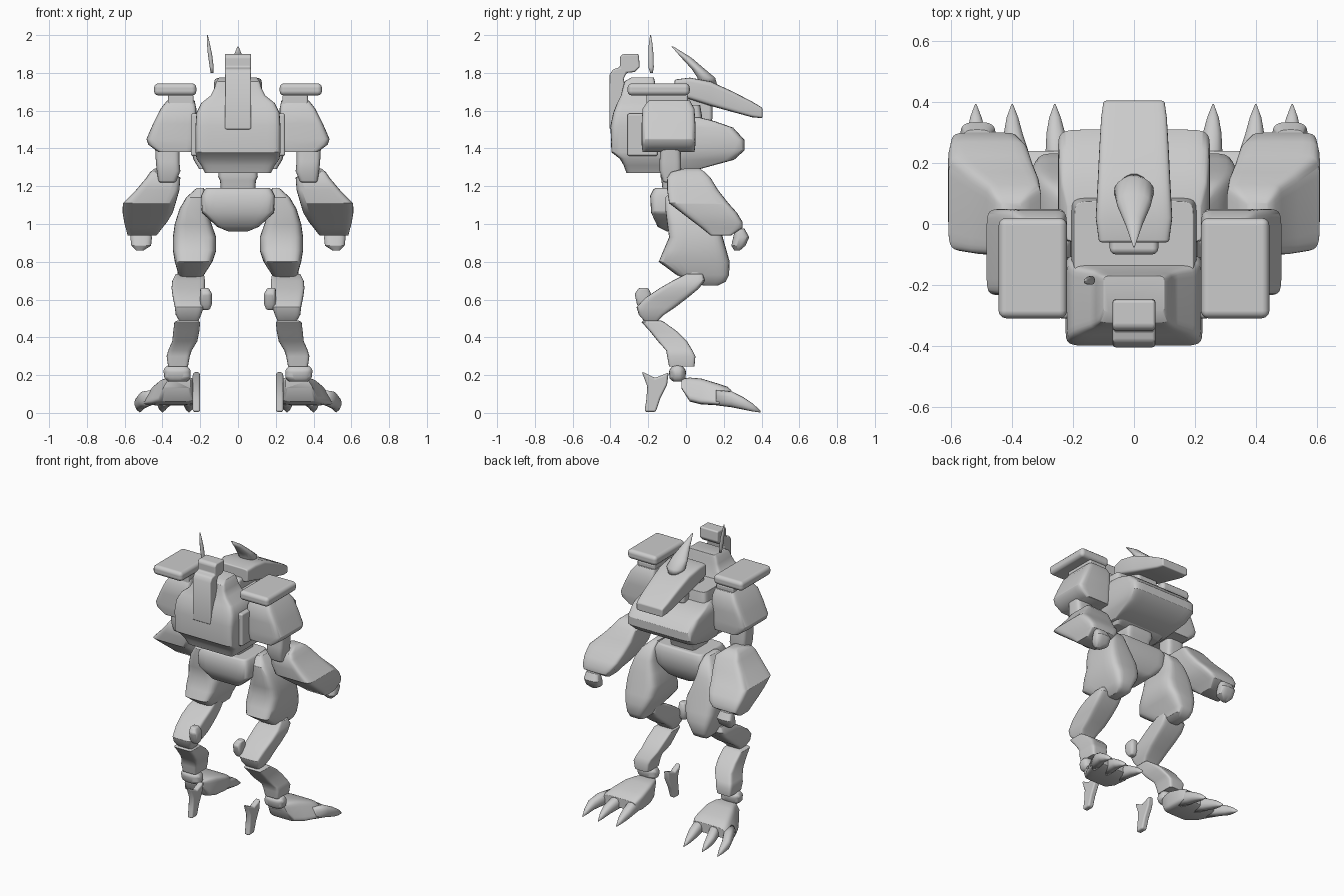
import bpy, bmesh, math

grey = bpy.data.materials.new("plain grey")
grey.diffuse_color = (0.6, 0.6, 0.6, 1)


def finish(name, bm, mirror, bevel):
    """Turn a bmesh into a bevelled, smooth part, mirrored if paired."""
    bmesh.ops.recalc_face_normals(bm, faces=bm.faces)
    for f in bm.faces:
        f.smooth = True
    me = bpy.data.meshes.new(name)
    bm.to_mesh(me)
    bm.free()
    me.materials.append(grey)
    ob = bpy.data.objects.new(name, me)
    bpy.context.collection.objects.link(ob)
    if bevel:
        b = ob.modifiers.new("bevel", "BEVEL")
        b.width = bevel
        b.segments = 3
        b.limit_method = "ANGLE"
        b.angle_limit = math.radians(40)
        b.harden_normals = True
    if mirror:
        ob.modifiers.new("mirror", "MIRROR")
    return ob


def loft(name, rows, axis="z", mirror=False, power=4.5, bevel=0.01, n=28, lean=0):
    """Skin rounded rectangles; row = (position, x0, x1, v0, v1).
    lean narrows the outer side of each section towards its top."""
    bm = bmesh.new()
    rings = []
    for t, x0, x1, v0, v1 in rows:
        ring = []
        for i in range(n):
            a = 2 * math.pi * (i + 0.5) / n
            # points gather at the corners
            c = math.copysign(abs(math.cos(a)) ** (2 / power), math.cos(a))
            s = math.copysign(abs(math.sin(a)) ** (2 / power), math.sin(a))
            outer = x1 - lean * (x1 - x0) * (s + 1) / 2
            x = (x0 + outer) / 2 + (outer - x0) / 2 * c
            v = (v0 + v1) / 2 + (v1 - v0) / 2 * s
            ring.append(bm.verts.new((x, v, t) if axis == "z" else (x, t, v)))
        rings.append(ring)
    for a, b in zip(rings, rings[1:]):
        for i in range(n):
            j = (i + 1) % n
            bm.faces.new((a[i], a[j], b[j], b[i]))
    bm.faces.new(rings[0])
    bm.faces.new(rings[-1])
    return finish(name, bm, mirror, bevel)


def centred(rows):
    return [(t, -w, w, a, b) for t, w, a, b in rows]


def plate(name, pts, x0, x1, mirror=False, bevel=0.01):
    """Extrude a side profile of (y, z) points across x."""
    bm = bmesh.new()
    f = bm.faces.new([bm.verts.new((x0, y, z)) for y, z in pts])
    g = bmesh.ops.extrude_face_region(bm, geom=[f])["geom"]
    bmesh.ops.translate(bm, vec=(x1 - x0, 0, 0),
                        verts=[v for v in g if isinstance(v, bmesh.types.BMVert)])
    return finish(name, bm, mirror, bevel)


def box(name, x0, x1, y0, y1, z0, z1, mirror=False, bevel=0.02):
    return plate(name, [(y0, z0), (y1, z0), (y1, z1), (y0, z1)], x0, x1, mirror, bevel)


# Torso
loft("backpack", centred([
    (1.27, .175, -.315, -.1), (1.31, .195, -.33, -.1), (1.345, .22, -.35, -.1),
    (1.38, .225, -.395, -.1), (1.52, .225, -.40, -.1), (1.59, .22, -.385, -.12),
    (1.64, .195, -.365, -.14), (1.68, .145, -.345, -.15), (1.72, .125, -.335, -.16),
    (1.755, .115, -.325, -.165), (1.775, .1, -.29, -.17)]), power=12)
loft("torso", centred([
    (1.27, .175, -.2, .05), (1.31, .195, -.2, .1), (1.4, .21, -.2, .1),
    (1.57, .205, -.2, .085), (1.63, .195, -.2, .075)]), power=12)
loft("chest", centred([
    (1.29, .205, -.06, .07), (1.34, .235, -.06, .255), (1.39, .25, -.06, .31),
    (1.445, .25, -.06, .31), (1.51, .248, -.06, .25), (1.545, .24, -.06, .15),
    (1.565, .22, -.06, .07)]), power=12, bevel=.012)
box("side_panel", .19, .25, -.31, -.15, 1.36, 1.585, True, .012)
plate("spine_stack", [
    (-.28, 1.5), (-.405, 1.5), (-.405, 1.79), (-.385, 1.82), (-.35, 1.83),
    (-.35, 1.885), (-.335, 1.9), (-.25, 1.9), (-.245, 1.83), (-.27, 1.805),
    (-.315, 1.8), (-.33, 1.77)], -.07, .07)
loft("antenna", [(1.8, -.145, -.13, -.19, -.175), (1.83, -.15, -.128, -.2, -.17),
                 (1.9, -.16, -.137, -.2, -.172), (1.96, -.165, -.15, -.197, -.178),
                 (2.0, -.165, -.16, -.19, -.185)], power=2, bevel=0, n=12)

# Head
box("neck", -.08, .08, -.1, .14, 1.54, 1.7)
loft("head", centred([
    (-.06, .115, 1.675, 1.765), (.02, .126, 1.66, 1.775), (.13, .12, 1.625, 1.755),
    (.25, .114, 1.592, 1.7), (.35, .108, 1.565, 1.648), (.405, .1, 1.56, 1.615)]),
    axis="y", power=8)
loft("horn", centred([
    (1.74, .045, .06, .165), (1.775, .065, .06, .155), (1.82, .055, .03, .1),
    (1.88, .028, -.025, .03), (1.94, .003, -.077, -.068)]), power=2.2, bevel=0, n=16)

# Arms
box("shoulder_cap", .22, .445, -.31, .02, 1.68, 1.745, True, .025)
box("shoulder_mount", .235, .37, -.21, .01, 1.63, 1.685, True, .01)
loft("shoulder", [
    (1.38, .24, .42, -.23, .045), (1.42, .22, .475, -.235, .05), (1.45, .22, .485, -.235, .05),
    (1.53, .22, .45, -.235, .05), (1.61, .22, .41, -.23, .045), (1.655, .23, .375, -.2, .02)],
    mirror=True, power=9, bevel=.012)
loft("upper_arm", [
    (1.22, .33, .42, -.12, -.03), (1.28, .305, .43, -.14, -.025),
    (1.33, .31, .435, -.14, -.025), (1.42, .31, .44, -.135, -.03)], mirror=True)
loft("forearm", [
    (.94, .43, .585, .13, .24), (.98, .40, .595, .08, .3), (1.01, .375, .603, .04, .3),
    (1.06, .345, .611, -.025, .27), (1.11, .33, .61, -.09, .225), (1.18, .31, .54, -.1, .17),
    (1.245, .305, .485, -.1, .13), (1.275, .34, .465, -.08, .1), (1.295, .37, .44, 0, .07)],
    mirror=True, power=8)
loft("hand", [
    (.86, .5, .54, .255, .285), (.885, .46, .565, .24, .315), (.93, .455, .57, .25, .335),
    (.975, .47, .56, .26, .31)], mirror=True, power=3)

# Hips
loft("waist", centred([(1.15, .09, -.12, .04), (1.23, .095, -.13, .06),
                       (1.25, .105, -.135, .07), (1.3, .1, -.13, .07)]), power=8)
loft("pelvis", centred([
    (.96, .05, -.1, .03), (.985, .11, -.15, .06), (1.06, .192, -.185, .09),
    (1.15, .195, -.19, .1), (1.19, .175, -.17, .08)]), power=9, bevel=.012)

# Legs
loft("thigh", [
    (.675, .22, .28, .09, .17), (.695, .19, .3, .03, .21), (.73, .18, .315, -.05, .228),
    (.8, .135, .335, -.145, .232), (.86, .115, .345, -.12, .215), (.93, .115, .345, -.09, .195),
    (1.0, .14, .335, -.1, .175), (1.08, .165, .31, -.11, .15), (1.14, .17, .275, -.11, .12),
    (1.19, .18, .22, -.06, .06)], mirror=True, power=5)
loft("knee", [(.705, .19, .31, .01, .08), (.72, .18, .32, 0, .095), (.755, .18, .32, 0, .095),
              (.775, .2, .3, .02, .075)], mirror=True, power=3)
loft("upper_shin", [
    (.485, .21, .31, -.22, -.15), (.52, .195, .33, -.25, -.115), (.56, .18, .335, -.262, -.055),
    (.61, .175, .345, -.215, .01), (.66, .175, .352, -.14, .07), (.70, .175, .348, -.07, .1),
    (.735, .18, .33, .0, .09)], mirror=True, power=7)
loft("shin_knob", [
    (.545, .15, .19, -.24, -.2), (.575, .138, .2, -.26, -.185), (.63, .138, .2, -.272, -.185),
    (.662, .155, .2, -.25, -.2)], mirror=True, power=3)
loft("lower_shin", [
    (.245, .265, .37, -.09, .045), (.3, .255, .378, -.1, .05), (.33, .245, .37, -.105, .035),
    (.38, .215, .348, -.15, .005), (.43, .205, .343, -.19, -.045), (.48, .2, .337, -.235, -.115),
    (.49, .21, .32, -.225, -.135)], mirror=True, power=8)
loft("ankle", [(.165, .27, .37, -.07, -.02), (.185, .25, .39, -.088, -.002),
               (.225, .25, .395, -.09, 0), (.25, .27, .38, -.07, -.02)], mirror=True, power=3)

# Feet
loft("foot", [
    (-.025, .25, .4, .13, .18), (.02, .23, .43, .06, .187), (.08, .215, .47, .045, .182),
    (.17, .21, .51, .04, .155), (.22, .215, .52, .045, .138), (.24, .225, .51, .055, .12)],
    axis="y", mirror=True, power=6, lean=.22)
for i, (bx, tx) in enumerate([(.25, .26), (.365, .4), (.465, .52)]):
    mx = (bx + tx) / 2
    loft(f"toe_claw_{i + 1}", [
        (.16, bx - .03, bx + .03, .04, .12), (.24, mx - .036, mx + .036, .03, .115),
        (.30, tx - .034, tx + .028, .018, .085), (.35, tx - .02, tx + .019, .008, .052),
        (.395, tx - .002, tx + .002, .002, .012)], axis="y", mirror=True, power=2.4, bevel=0, n=14)
plate("heel_claw", [
    (-.22, .005), (-.16, .005), (-.135, .08), (-.1, .15), (-.092, .215), (-.125, .2),
    (-.165, .185), (-.235, .22), (-.205, .14), (-.21, .07)], .2, .24, True, .012)
